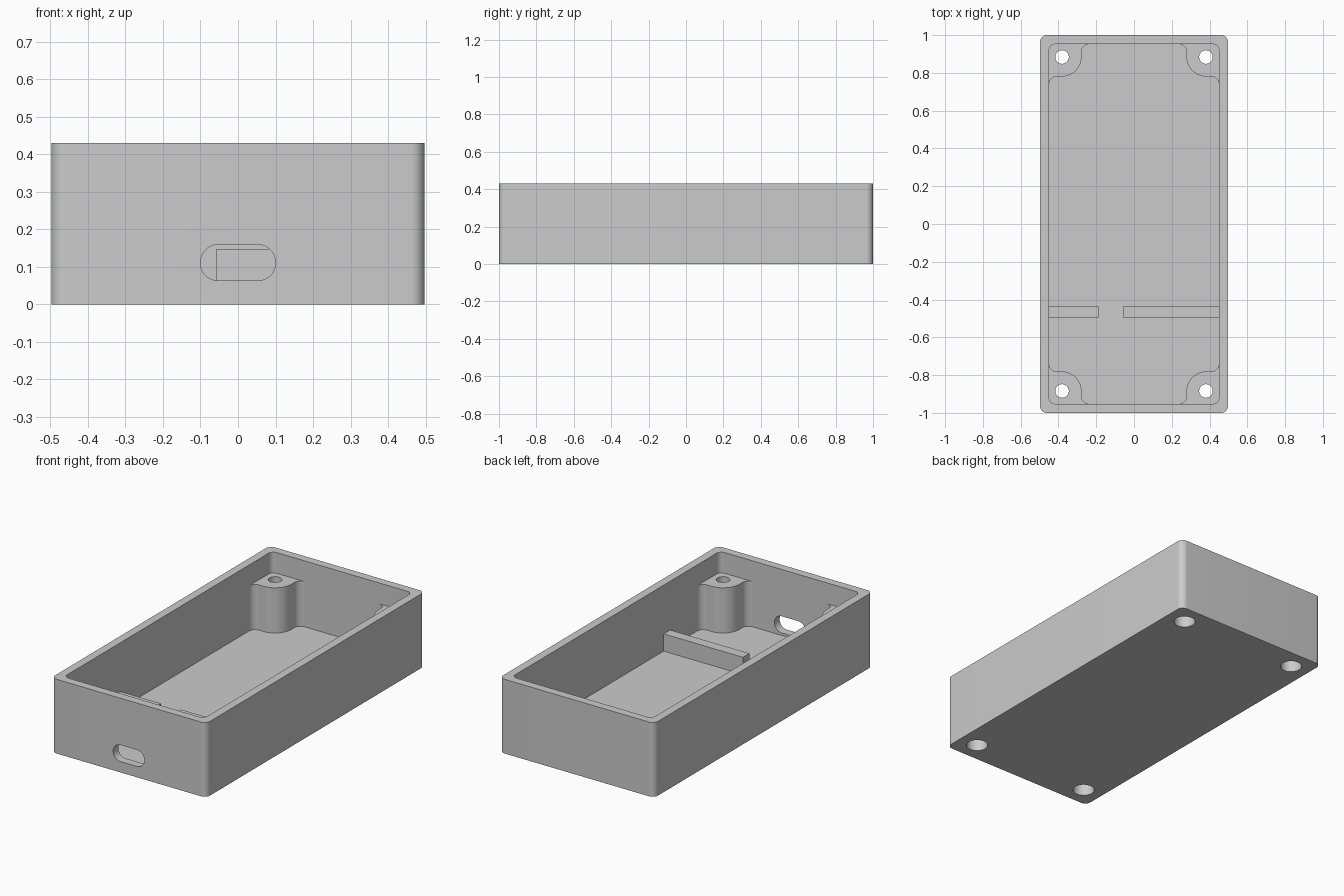
import bpy, bmesh
from math import sin, cos, radians
from mathutils import Matrix

cube = bpy.data.objects.get("Cube")
if cube:
    bpy.data.objects.remove(cube, do_unlink=True)

# Main dimensions
HX, HY, HEIGHT = 0.497, 1.0, 0.43
WALL, FLOOR = 0.048, 0.048
IX, IY = HX - WALL, HY - WALL
HOLE_X, HOLE_Y, POST_R, POST_TOP = 0.381, 0.884, 0.103, 0.31
FILLET = 0.04

grey = bpy.data.materials.new("plain grey")
grey.use_nodes = True
grey.diffuse_color = (0.6, 0.6, 0.6, 1)
grey.node_tree.nodes["Principled BSDF"].inputs["Base Color"].default_value = (0.6, 0.6, 0.6, 1)


def arc(cx, cy, r, start, end, steps=12):
    angles = [radians(start + (end - start) * i / steps) for i in range(steps + 1)]
    return [(cx + r * cos(a), cy + r * sin(a)) for a in angles]


def four_way(quarter):
    """Mirror a first-quadrant outline, running counterclockwise, into a closed loop."""
    half = quarter + [(-x, y) for x, y in reversed(quarter)]
    return half + [(-x, -y) for x, y in half]


def rounded_rect(hx, hy, r):
    return four_way(arc(hx - r, hy - r, r, 0, 90))


def prism(name, outline, z0, z1, matrix=None):
    bm = bmesh.new()
    base = bm.faces.new([bm.verts.new((x, y, z0)) for x, y in outline])
    top = bmesh.ops.extrude_face_region(bm, geom=[base])["geom"]
    bmesh.ops.translate(bm, vec=(0, 0, z1 - z0),
                        verts=[v for v in top if isinstance(v, bmesh.types.BMVert)])
    if matrix:
        bm.transform(matrix)
    bmesh.ops.recalc_face_normals(bm, faces=bm.faces)
    mesh = bpy.data.meshes.new(name)
    bm.to_mesh(mesh)
    bm.free()
    mesh.materials.append(grey)
    obj = bpy.data.objects.new(name, mesh)
    bpy.context.collection.objects.link(obj)
    return obj


def activate(obj):
    bpy.ops.object.select_all(action="DESELECT")
    obj.select_set(True)
    bpy.context.view_layer.objects.active = obj


def cut(target, cutter):
    cutter.hide_render = True
    mod = target.modifiers.new("cut", "BOOLEAN")
    mod.operation, mod.solver, mod.object = "DIFFERENCE", "EXACT", cutter
    activate(target)
    bpy.ops.object.modifier_apply(modifier=mod.name)
    bpy.data.objects.remove(cutter, do_unlink=True)


# Outer shell
case = prism("case_shell", rounded_rect(HX, HY, 0.036), 0, HEIGHT)

# Lower cavity, leaving a filleted screw post in each corner
post_quarter = (
    arc(IX - FILLET, HOLE_Y - POST_R - FILLET, FILLET, 0, 90)
    + arc(HOLE_X, HOLE_Y, POST_R, 270, 180)
    + arc(HOLE_X - POST_R - FILLET, IY - FILLET, FILLET, 0, 90)
)
cut(case, prism("lower_cavity", four_way(post_quarter), FLOOR, HEIGHT + 0.1))

# Upper cavity above the posts
cut(case, prism("upper_cavity", rounded_rect(IX, IY, 0.03), POST_TOP, HEIGHT + 0.2))

# Screw holes with a wider recess underneath
for sx in (-1, 1):
    for sy in (-1, 1):
        for radius, top in ((0.036, HEIGHT), (0.058, 0.12)):
            circle = arc(sx * HOLE_X, sy * HOLE_Y, radius, 0, 360, 32)[:-1]
            cut(case, prism("screw_hole", circle, -0.1, top))

# Rounded port opening in the front wall
to_front = Matrix.Translation((0, -HY, 0.111)) @ Matrix.Rotation(radians(90), 4, "X")
cut(case, prism("port_opening", rounded_rect(0.1, 0.048, 0.0475), -0.1, 0.1, to_front))

activate(case)
bpy.ops.object.shade_smooth_by_angle(angle=radians(30))

# Two low ribs across the floor with a gap between them
for name, x0, x1 in (("right_rib", -IX - 0.01, -0.188), ("left_rib", -0.059, IX + 0.01)):
    prism(name, [(x0, -0.496), (x1, -0.496), (x1, -0.437), (x0, -0.437)], FLOOR - 0.01, 0.148)
